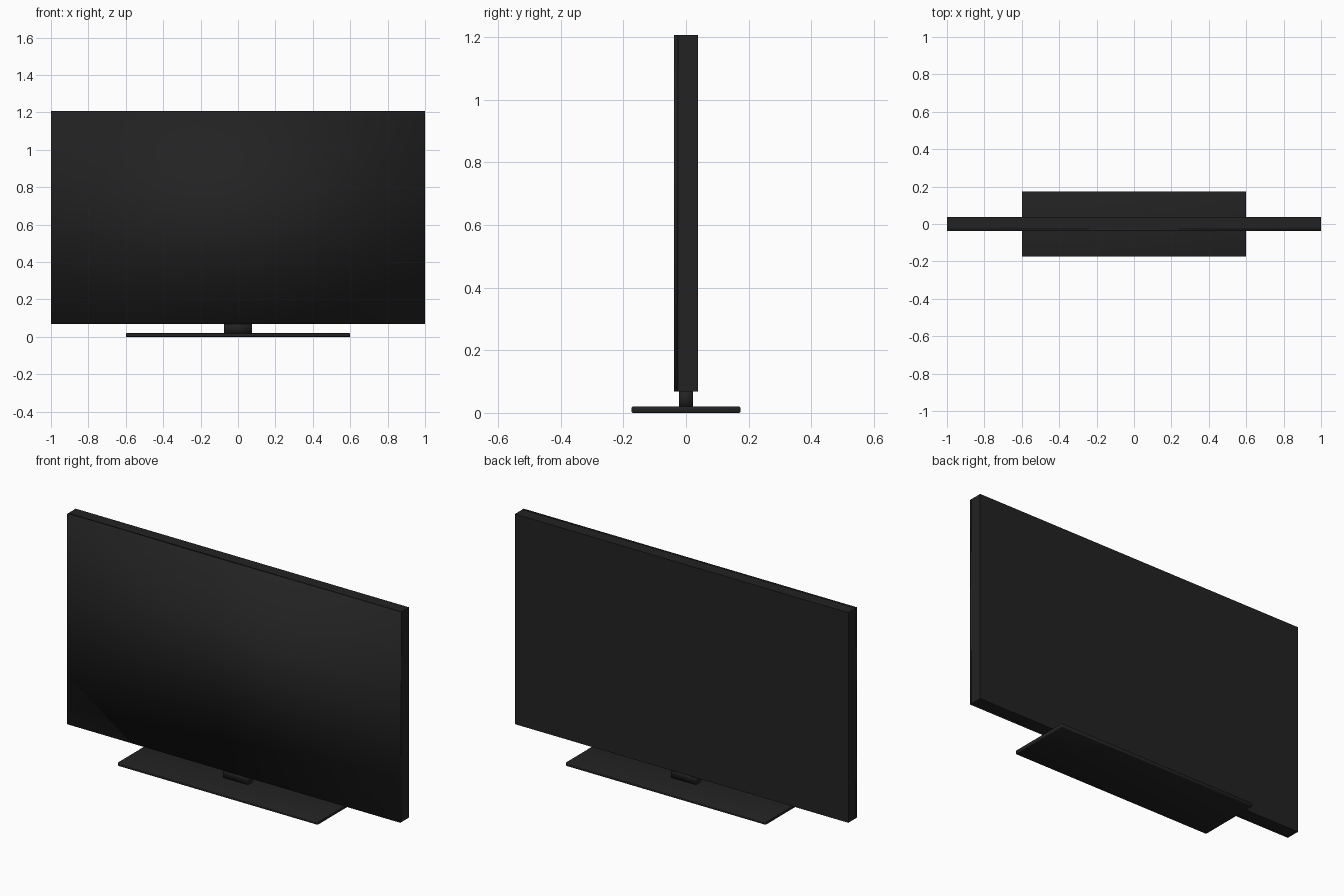
import bpy
import math

cube = bpy.data.objects.get("Cube")
if cube:
    bpy.data.objects.remove(cube, do_unlink=True)

# One near-black plastic for every part
black = bpy.data.materials.new("black plastic")
black.use_nodes = True
colour = (0.016, 0.016, 0.016, 1)
black.diffuse_color = colour
black.node_tree.nodes["Principled BSDF"].inputs["Base Color"].default_value = colour


def box(name, low, high, bevel=0.0, soft=False):
    """Box between two corners, with an optional small edge bevel."""
    centre = [(a + b) / 2 for a, b in zip(low, high)]
    bpy.ops.mesh.primitive_cube_add(size=1, location=centre)
    obj = bpy.context.object
    obj.name = name
    obj.dimensions = [b - a for a, b in zip(low, high)]
    bpy.ops.object.transform_apply(location=False, rotation=False, scale=True)
    obj.data.materials.append(black)
    if bevel:
        mod = obj.modifiers.new("edge bevel", 'BEVEL')
        mod.width = bevel
        mod.segments = 2
        bpy.ops.object.modifier_apply(modifier=mod.name)
        bpy.ops.object.shade_smooth_by_angle(angle=math.radians(50))
    if soft:
        bpy.ops.object.shade_smooth()
    return obj


bottom, top, half_depth, seam = 0.068, 1.207, 0.038, -0.026

# Rear housing and the softly shaded screen panel in front of it
box("rear_housing", (-1, seam, bottom), (1, half_depth, top))
box("screen_panel", (-1, -half_depth, bottom), (1, seam, top), soft=True)

# Stand
box("stand_neck", (-0.075, -0.022, 0.015), (0.075, 0.022, 0.075), soft=True)
box("stand_base", (-0.6, -0.174, 0), (0.6, 0.174, 0.02), bevel=0.004)
